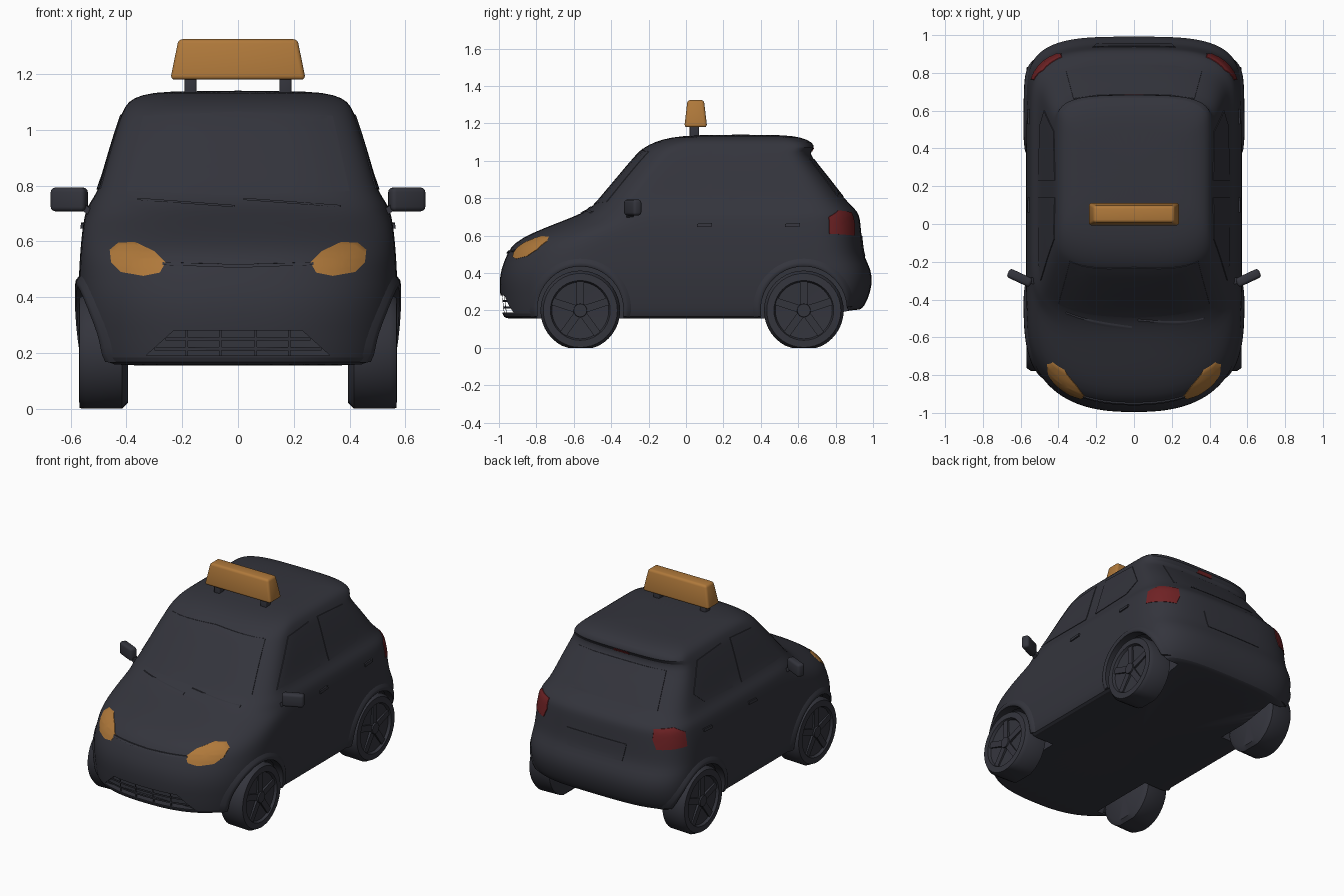
import bpy, bmesh, math
from mathutils import Vector, Matrix
from mathutils.bvhtree import BVHTree

if "Cube" in bpy.data.objects:
    bpy.data.objects.remove(bpy.data.objects["Cube"])


def material(name, r, g, b):
    m = bpy.data.materials.new(name)
    m.diffuse_color = (r, g, b, 1)
    m.use_nodes = True
    m.node_tree.nodes["Principled BSDF"].inputs["Base Color"].default_value = m.diffuse_color
    return m


DARK = material("charcoal", 0.034, 0.035, 0.046)
AMBER = material("amber", 0.43, 0.19, 0.043)
RED = material("dark red", 0.16, 0.016, 0.018)


def finish(name, bm, mat, mirror=False, angle=35):
    bmesh.ops.recalc_face_normals(bm, faces=bm.faces)
    me = bpy.data.meshes.new(name)
    bm.to_mesh(me)
    bm.free()
    ob = bpy.data.objects.new(name, me)
    bpy.context.collection.objects.link(ob)
    me.materials.append(mat)
    if mirror:
        ob.modifiers.new("mirror", 'MIRROR').use_mirror_merge = False
    smooth(ob, angle)
    return ob


def smooth(ob, angle):
    bpy.ops.object.select_all(action='DESELECT')
    ob.select_set(True)
    bpy.context.view_layer.objects.active = ob
    bpy.ops.object.shade_smooth_by_angle(angle=math.radians(angle))


def bake(ob):
    dg = bpy.context.evaluated_depsgraph_get()
    me = bpy.data.meshes.new_from_object(ob.evaluated_get(dg))
    ob.modifiers.clear()
    ob.data = me


def loft(bm, rings, closed=True, caps=True):
    vs = [[bm.verts.new(p) for p in r] for r in rings]
    n = len(vs[0])
    for a, b in zip(vs, vs[1:]):
        for i in range(n if closed else n - 1):
            j = (i + 1) % n
            bm.faces.new((a[i], a[j], b[j], b[i]))
    if caps:
        bm.faces.new(vs[0][::-1])
        bm.faces.new(vs[-1])


def box(bm, matrix, bevel=0.0):
    vs = bmesh.ops.create_cube(bm, size=1, matrix=matrix)["verts"]
    if bevel:
        edges = list({e for v in vs for e in v.link_edges})
        bmesh.ops.bevel(bm, geom=edges, offset=bevel, segments=3, affect='EDGES', profile=0.5)


# Body: plan outlines stacked by height (z, front y, rear y, half width, nose depth, tail depth)
LEVELS = [(0.155, -0.90, 0.86, 0.46, 0.45, 0.30), (0.155, -0.965, 0.92, 0.535, 0.47, 0.33),
          (0.175, -0.985, 0.94, 0.55, 0.48, 0.35), (0.25, -0.99, 0.97, 0.562, 0.5, 0.35),
          (0.34, -1.0, 0.998, 0.57, 0.5, 0.35), (0.42, -0.99, 0.99, 0.572, 0.5, 0.35),
          (0.48, -0.965, 0.955, 0.57, 0.5, 0.35), (0.54, -0.94, 0.945, 0.567, 0.5, 0.35),
          (0.59, -0.875, 0.94, 0.563, 0.5, 0.35), (0.64, -0.76, 0.935, 0.558, 0.47, 0.35),
          (0.69, -0.63, 0.93, 0.55, 0.43, 0.35), (0.725, -0.545, 0.92, 0.54, 0.36, 0.33),
          (0.76, -0.495, 0.885, 0.515, 0.28, 0.30), (0.80, -0.46, 0.845, 0.495, 0.25, 0.27),
          (0.92, -0.36, 0.755, 0.462, 0.23, 0.22), (1.02, -0.275, 0.67, 0.43, 0.22, 0.18),
          (1.05, -0.247, 0.665, 0.42, 0.22, 0.17), (1.07, -0.225, 0.69, 0.41, 0.22, 0.17),
          (1.10, -0.17, 0.675, 0.395, 0.22, 0.17), (1.125, -0.09, 0.62, 0.35, 0.2, 0.17),
          (1.14, 0.06, 0.52, 0.26, 0.14, 0.12)]


def plan(z, yf, yr, w, df, dr):
    nf, nr, half = (2.5 if z < 0.72 else 3.0), 3.5, []
    for i in range(13):
        t = math.pi / 2 * i / 12
        half.append((w * math.sin(t) ** (2 / nf), yf + df - df * abs(math.cos(t)) ** (2 / nf)))
    for i in range(1, 6):
        half.append((w, yf + df + (yr - dr - yf - df) * i / 6))
    for i in range(13):
        t = math.pi / 2 * (1 - i / 12)
        half.append((w * math.sin(t) ** (2 / nr), yr - dr + dr * abs(math.cos(t)) ** (2 / nr)))
    ring = half + [(-x, y) for x, y in half[-2:0:-1]]
    # the sill rises under the rear bumper
    return [(x, y, max(z, 0.155 + 0.05 * min(1, max(0, (y - 0.78) / 0.1)))) for x, y in ring]


bm = bmesh.new()
loft(bm, [plan(*lv) for lv in LEVELS])
body = finish("body", bm, DARK)
body.modifiers.new("smooth", 'SUBSURF').levels = 1
bake(body)
bm = bmesh.new()
bm.from_mesh(body.data)
TREE = BVHTree.FromBMesh(bm)
bm.free()


def on_body(p, d, lift):
    hit = TREE.ray_cast(p + d * 2, -d)[0] or TREE.find_nearest(p)[0]
    return hit + d * lift


def panel(name, outline, mat, d, centre=(0, 0, 0), lift=0.004, mirror=False, rings=6):
    """Thin plate whose outline (sideways, height) is projected on the body along d."""
    d, centre = Vector(d).normalized(), Vector(centre)
    u = Vector((-d.y, d.x, 0))
    pts = []
    for a, b in zip(outline, outline[1:] + outline[:1]):
        pts += [Vector(a).lerp(Vector(b), i / 5) for i in range(5)]
    mid = sum(pts, Vector((0, 0))) / len(pts)
    spec = [(1, -0.01)] + [(k / rings, lift) for k in range(rings, 0, -1)]
    shape = []
    for k, h in spec:
        q = [mid.lerp(p, k) for p in pts]
        shape.append([on_body(centre + u * p.x + Vector((0, 0, p.y)), d, h) for p in q])
    bm = bmesh.new()
    loft(bm, shape, caps=False)
    bm.verts.ensure_lookup_table()
    bm.faces.new(bm.verts[-len(pts):])
    return finish(name, bm, mat, mirror)


FRONT, REAR, SIDE = (0, -1, 0), (0, 1, 0), (1, 0, 0)

# Wheel wells and grille opening cut from the body
AXLES = {"front": -0.565, "rear": 0.63}
GRILLE = [(-0.33, 0.19), (0.33, 0.19), (0.23, 0.28), (-0.23, 0.28)]
bm = bmesh.new()
for y in AXLES.values():
    for s in (1, -1):
        bmesh.ops.create_cone(bm, cap_ends=True, segments=48, radius1=0.235, radius2=0.235, depth=0.44,
                              matrix=Matrix.Translation((s * 0.59, y, 0.205)) @ Matrix.Rotation(math.pi / 2, 4, 'Y'))
loft(bm, [[(x, y, z) for x, z in GRILLE] for y in (-1.1, -0.91)])
cutter = finish("cutter", bm, DARK)
cutter.hide_render = True
cut = body.modifiers.new("cut", 'BOOLEAN')
cut.object, cut.operation, cut.solver = cutter, 'DIFFERENCE', 'EXACT'
bake(body)
bpy.data.objects.remove(cutter)
smooth(body, 35)

# Grille slats and struts, set back in the opening
for i, (z, w) in enumerate([(0.215, 0.30), (0.25, 0.26)]):
    panel(f"grille_slat_{i}", [(-w, z - 0.006), (w, z - 0.006), (w, z + 0.006), (-w, z + 0.006)],
          DARK, FRONT, lift=-0.008, rings=2)
for i, x in enumerate((0.06, 0.18)):
    panel(f"grille_strut_{i}", [(x, 0.19), (x + 0.008, 0.19), (x + 0.008, 0.28), (x, 0.28)],
          DARK, FRONT, lift=-0.008, mirror=True, rings=2)

# Lights
panel("headlight", [(0.46, 0.57), (0.43, 0.595), (0.37, 0.598), (0.30, 0.565), (0.26, 0.525),
                    (0.28, 0.488), (0.34, 0.476), (0.42, 0.49), (0.455, 0.525)], AMBER, FRONT, mirror=True)
panel("tail_light", [(-0.11, 0.61), (0.08, 0.60), (0.10, 0.66), (0.09, 0.725), (-0.03, 0.735), (-0.10, 0.70)][::-1],
      RED, (1, 1, 0), centre=(0.485, 0.86, 0), mirror=True)
panel("brake_light", [(-0.06, 1.05), (0.06, 1.05), (0.05, 1.068), (-0.05, 1.068)], RED, REAR, rings=2)

# Glass panes, bonnet edge, hatch plate and door handles
panel("windscreen", [(-0.40, 0.78), (0, 0.765), (0.40, 0.78), (0.34, 1.05), (0, 1.065), (-0.34, 1.05)], DARK, FRONT)
panel("rear_window", [(-0.36, 0.81), (0.36, 0.81), (0.32, 1.01), (-0.32, 1.01)], DARK, REAR)
panel("front_side_window", [(-0.30, 0.79), (0.14, 0.785), (0.14, 1.055), (-0.08, 1.04)], DARK, SIDE, mirror=True)
panel("rear_side_window", [(0.23, 0.785), (0.52, 0.80), (0.60, 0.87), (0.49, 1.04), (0.23, 1.055)],
      DARK, SIDE, mirror=True)
panel("bonnet_edge", [(-0.27, 0.515), (0, 0.505), (0.27, 0.515), (0.27, 0.525), (0, 0.518), (-0.27, 0.525)],
      DARK, FRONT, lift=0.008, rings=2)
panel("hatch_plate", [(-0.20, 0.49), (0.20, 0.49), (0.22, 0.60), (-0.22, 0.60)], DARK, REAR)
for i, y in enumerate((0.06, 0.53)):
    panel(f"door_handle_{i}", [(y, 0.645), (y + 0.08, 0.65), (y + 0.08, 0.668), (y, 0.663)],
          DARK, SIDE, lift=0.009, mirror=True, rings=2)
for i, x in enumerate((-0.36, 0.02)):
    panel(f"wiper_{i}", [(x, 0.748), (x + 0.35, 0.722), (x + 0.35, 0.73), (x, 0.756)],
          DARK, FRONT, lift=0.009, rings=2)

for end, y in AXLES.items():
    # Flared arch lip that follows the body side
    rings = []
    for i in range(33):
        a = math.radians(-9 + 198 * i / 32)
        c, s = math.cos(a), math.sin(a)
        ring = []
        for r, lift in ((0.23, -0.05), (0.23, 0.008), (0.238, 0.014), (0.255, 0.012), (0.28, -0.006)):
            ring.append(on_body(Vector((0, y + r * c, max(0.165, 0.205 + r * s))), Vector(SIDE), lift))
        rings.append(ring)
    bm = bmesh.new()
    loft(bm, rings)
    finish(end + "_arch_lip", bm, DARK, mirror=True, angle=50)

    # Wheel: turned tyre and dish, five spokes, hub, flattened where it meets the ground
    bm = bmesh.new()
    prof = [(0.395, 0.02), (0.395, 0.18), (0.415, 0.21), (0.545, 0.213), (0.568, 0.198), (0.57, 0.16),
            (0.553, 0.152), (0.545, 0.02)]
    loft(bm, [[(x, y + r * math.cos(t * math.pi / 20), 0.2 + r * math.sin(t * math.pi / 20))
               for t in range(40)] for x, r in prof])
    for k in range(5):
        box(bm, Matrix.Translation((0, y, 0.2)) @ Matrix.Rotation(k * math.tau / 5, 4, 'X')
            @ Matrix.Translation((0.55, 0, 0.085)) @ Matrix.Diagonal((0.022, 0.04, 0.145, 1)))
    bmesh.ops.create_cone(bm, cap_ends=True, segments=20, radius1=0.04, radius2=0.035, depth=0.04,
                          matrix=Matrix.Translation((0.55, y, 0.2)) @ Matrix.Rotation(math.pi / 2, 4, 'Y'))
    for v in bm.verts:
        v.co.z = max(v.co.z, 0)
    finish(end + "_wheel", bm, DARK, mirror=True)

# Door mirrors: swept-back head on a short arm
bm = bmesh.new()
box(bm, Matrix.Translation((0.605, -0.285, 0.75)) @ Matrix.Rotation(math.radians(25), 4, 'Z')
    @ Matrix.Diagonal((0.135, 0.05, 0.085, 1)), 0.016)
loft(bm, [[(x, y0 + dy, z0 + dz) for dy, dz in ((-0.018, -0.014), (0.018, -0.014), (0.018, 0.014), (-0.018, 0.014))]
          for x, y0, z0 in ((0.48, -0.29, 0.685), (0.53, -0.30, 0.705), (0.575, -0.30, 0.735))])
finish("door_mirror", bm, DARK, mirror=True)

# Roof sign: tapered rounded box on two posts
bm = bmesh.new()
box(bm, Matrix.Translation((0, 0.052, 1.252)) @ Matrix.Diagonal((0.485, 0.122, 0.145, 1)))
for v in bm.verts:
    if v.co.z > 1.25:
        v.co.x *= 0.88
        v.co.y = 0.052 + (v.co.y - 0.052) * 0.72
bmesh.ops.bevel(bm, geom=bm.edges[:], offset=0.015, segments=3, affect='EDGES', profile=0.5)
finish("roof_sign", bm, AMBER)
bm = bmesh.new()
box(bm, Matrix.Translation((0.17, 0.045, 1.15)) @ Matrix.Diagonal((0.042, 0.05, 0.08, 1)), 0.006)
finish("sign_post", bm, DARK, mirror=True)
